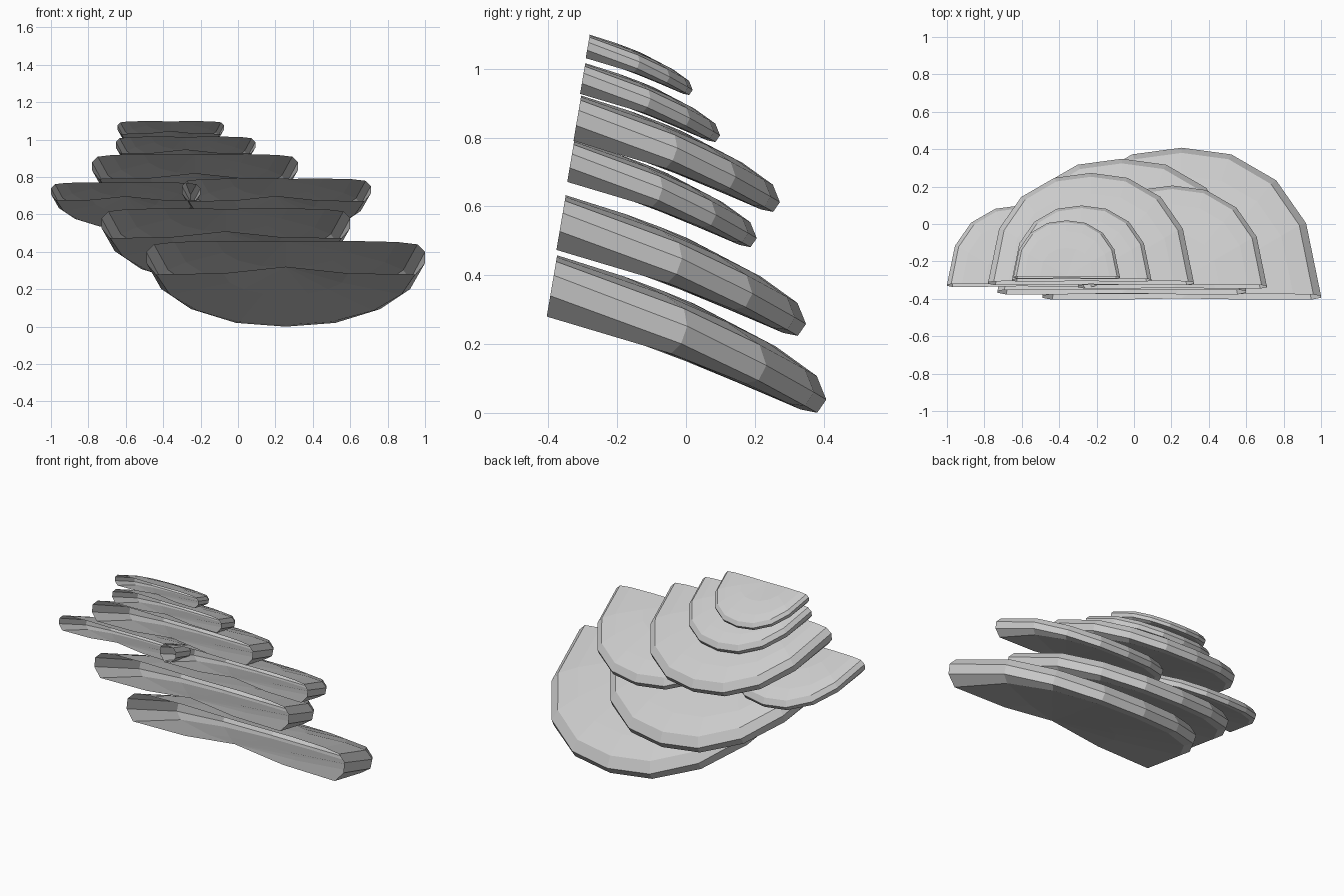
import bpy, bmesh

if "Cube" in bpy.data.objects:
    bpy.data.objects.remove(bpy.data.objects["Cube"])

# Half outline of a shelf (x across, v outward), mirrored to a full fan
HALF = [(1, 0), (.893, .49), (.678, .78), (.356, .955), (0, 1)]
OUTLINE = HALF + [(-x, v) for x, v in reversed(HALF[:-1])]
DEPTH = 1.065

# Cross-section rings: radius across, radius outward, height offset at back and at tip
RINGS = [(.5, .5, .004, .014), (.8, .8, -.003, .004), (.945, .955, -.02, -.02),
         (1, 1, -.074, -.084), (1, .977, -.154, -.15),
         (.93, .92, -.235, -.172), (.45, .45, -.228, -.205)]


def place(x, v, t):
    # drooping surface, thickness leaning with a slight tilt
    return (x, v + .17 * t, t - .3 * v - .137 * v * v)


def shelf(name, cx, back_y, top_z, size):
    bm = bmesh.new()
    rings = []
    for rx, rv, t0, t1 in RINGS:
        rings.append([bm.verts.new(place(x * rx, v * rv * DEPTH, t0 + (t1 - t0) * v))
                      for x, v in OUTLINE])
    top = bm.verts.new(place(0, 0, 0))
    bottom = bm.verts.new(place(0, 0, -.18))
    # hollow shell, left open at the flat back; faces point outward
    for i in range(len(OUTLINE) - 1):
        bm.faces.new((top, rings[0][i], rings[0][i + 1]))
        bm.faces.new((bottom, rings[-1][i + 1], rings[-1][i]))
        for a, b in zip(rings, rings[1:]):
            bm.faces.new((a[i], b[i], b[i + 1], a[i + 1]))
    bmesh.ops.scale(bm, vec=(size, size, size), verts=bm.verts)
    me = bpy.data.meshes.new(name)
    bm.to_mesh(me)
    bm.free()
    ob = bpy.data.objects.new(name, me)
    ob.location = (cx, back_y, top_z)
    bpy.context.collection.objects.link(ob)


# Fungus shelves, from the lowest to the highest
for args in [
    ("bottom_shelf", .255, -.375, .455, .745),
    ("second_shelf", -.065, -.35, .63, .665),
    ("right_shelf", .205, -.325, .79, .505),
    ("left_shelf", -.60, -.32, .77, .40),
    ("middle_shelf", -.23, -.305, .92, .55),
    ("upper_shelf", -.28, -.293, 1.015, .373),
    ("top_shelf", -.36, -.28, 1.098, .285),
]:
    shelf(*args)
